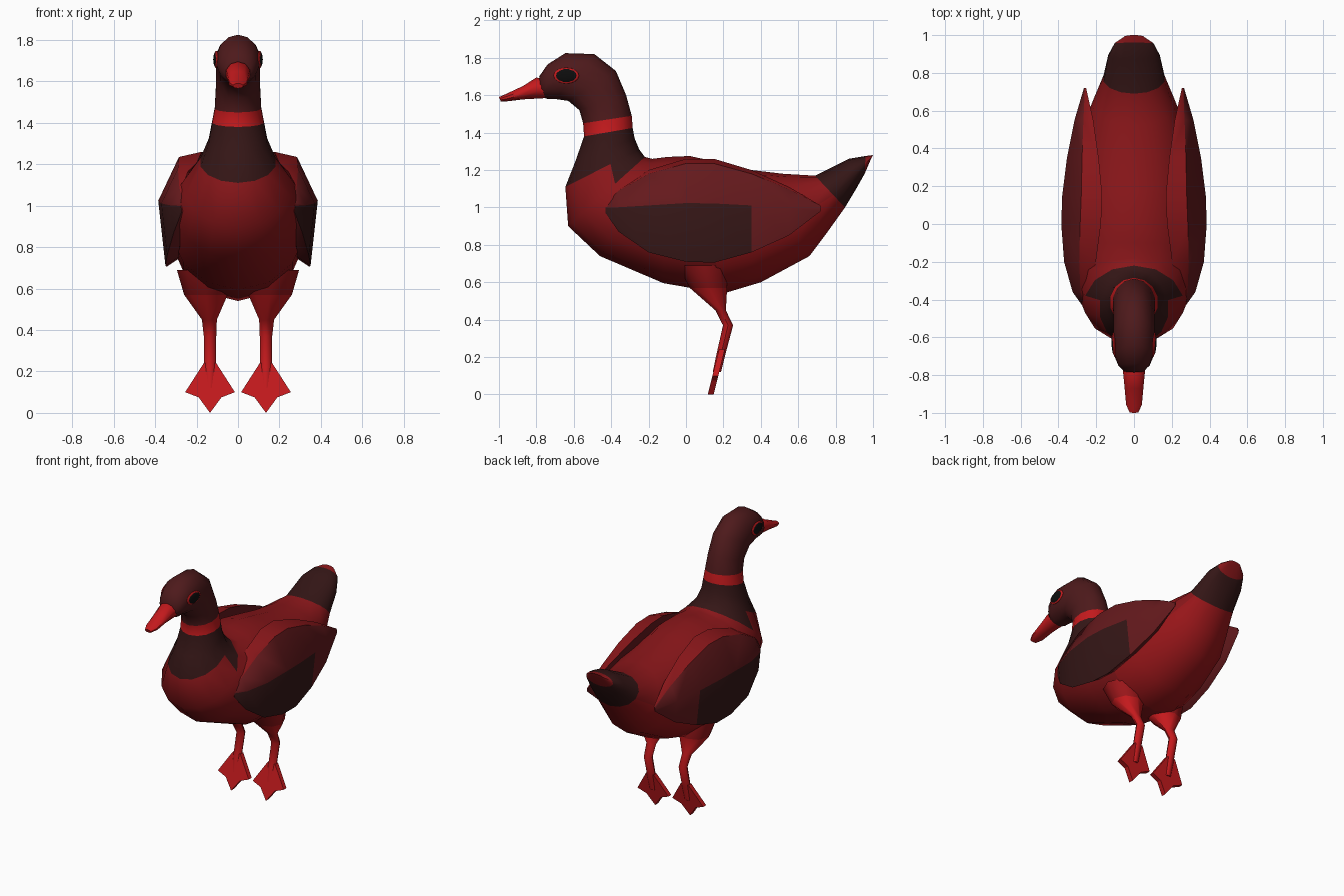
import bpy, bmesh
from math import sin, cos, pi, radians
from mathutils import Vector

if "Cube" in bpy.data.objects:
    bpy.data.objects.remove(bpy.data.objects["Cube"])


def material(name, r, g, b):
    m = bpy.data.materials.new(name)
    m.diffuse_color = (r, g, b, 1)
    m.use_nodes = True
    m.node_tree.nodes["Principled BSDF"].inputs["Base Color"].default_value = m.diffuse_color
    return m


RED = material("bright_red", 0.55, 0.01, 0.012)
BODY = material("body_red", 0.25, 0.008, 0.01)
BELLY = material("belly_red", 0.32, 0.008, 0.01)
HEAD = material("head_maroon", 0.075, 0.010, 0.011)
WING = material("wing_maroon", 0.13, 0.010, 0.012)
DARK = material("dark_feather", 0.035, 0.008, 0.008)
BLACK = material("black", 0.004, 0.004, 0.004)


def finish(obj, angle=40):
    bpy.ops.object.select_all(action='DESELECT')
    obj.select_set(True)
    bpy.context.view_layer.objects.active = obj
    bpy.ops.object.shade_smooth_by_angle(angle=radians(angle))


def loft(name, rings, mats, pick, angle=40):
    """Skin a list of equal-length point rings; pick(segment, side) gives the material index."""
    bm = bmesh.new()
    loops = [[bm.verts.new(p) for p in r] for r in rings]
    n = len(loops[0])
    for i in range(len(loops) - 1):
        for k in range(n):
            a, b = loops[i], loops[i + 1]
            f = bm.faces.new((a[k], a[(k + 1) % n], b[(k + 1) % n], b[k]))
            f.material_index = pick(i, k)
    bm.faces.new(loops[0]).material_index = pick(0, 0)
    bm.faces.new(loops[-1]).material_index = pick(len(loops) - 2, 0)
    bmesh.ops.recalc_face_normals(bm, faces=bm.faces)
    me = bpy.data.meshes.new(name)
    bm.to_mesh(me)
    bm.free()
    for m in mats:
        me.materials.append(m)
    obj = bpy.data.objects.new(name, me)
    bpy.context.collection.objects.link(obj)
    finish(obj, angle)
    return obj


def section(ty, tz, by, bz, w, n=14):
    """Rounded ring between an upper and a lower point of the side outline."""
    top, bot = Vector((0, ty, tz)), Vector((0, by, bz))
    mid, half = (top + bot) / 2, (top - bot) / 2
    pts = []
    for k in range(n):
        a = 2 * pi * k / n
        pts.append(mid + half * cos(a) + Vector((w * sin(a), 0, 0)))
    return pts


# Body, neck and head: one skin from tail tip to face
spine = [
    (1.00, 1.28, 0.985, 1.25, 0.05), (0.96, 1.275, 0.955, 1.18, 0.105),
    (0.87, 1.26, 0.91, 1.10, 0.14), (0.69, 1.17, 0.85, 1.00, 0.165),
    (0.52, 1.18, 0.75, 0.86, 0.22), (0.35, 1.20, 0.66, 0.74, 0.27),
    (0.18, 1.24, 0.40, 0.60, 0.315), (0.02, 1.275, 0.20, 0.54, 0.335),
    (-0.10, 1.27, -0.12, 0.595, 0.335), (-0.18, 1.26, -0.46, 0.74, 0.315),
    (-0.22, 1.27, -0.63, 0.90, 0.265), (-0.25, 1.31, -0.645, 1.11, 0.185),
    (-0.275, 1.37, -0.59, 1.25, 0.145), (-0.285, 1.425, -0.545, 1.38, 0.128),
    (-0.29, 1.49, -0.55, 1.45, 0.115), (-0.32, 1.60, -0.57, 1.52, 0.11),
    (-0.375, 1.73, -0.63, 1.57, 0.11), (-0.49, 1.82, -0.70, 1.58, 0.11),
    (-0.645, 1.825, -0.74, 1.58, 0.105), (-0.74, 1.765, -0.755, 1.585, 0.085),
    (-0.785, 1.70, -0.77, 1.59, 0.055),
]


def body_colour(i, k):
    if i >= 14:
        return 2                        # head
    if i == 13:
        return 4                        # neck ring
    if i in (10, 11, 12):
        return 3 if i > 10 or k in (0, 1, 2, 11, 12, 13) else 0
    if i in (1, 2):
        return 3                        # tail band
    return 1 if 4 <= k <= 9 and 2 < i < 7 else 0


loft("body_and_head", [section(*s) for s in spine],
     [BODY, BELLY, HEAD, DARK, RED], body_colour, 50)

# Beak
beak = [(-0.74, 1.68, -0.74, 1.585, 0.06), (-0.80, 1.695, -0.78, 1.583, 0.06),
        (-0.87, 1.65, -0.87, 1.578, 0.052), (-0.96, 1.608, -0.95, 1.568, 0.044),
        (-1.00, 1.59, -0.99, 1.566, 0.025)]
loft("beak", [section(*s, n=10) for s in beak], [RED], lambda i, k: 0, 45)

# (y, bottom z, top z, outer x) stations of the folded wing
wing = [(-0.43, 0.97, 1.02, 0.275), (-0.36, 0.87, 1.10, 0.325),
        (-0.20, 0.76, 1.20, 0.370), (0.00, 0.71, 1.26, 0.385),
        (0.15, 0.705, 1.26, 0.380), (0.35, 0.76, 1.20, 0.355),
        (0.55, 0.85, 1.11, 0.315), (0.72, 0.98, 1.01, 0.265)]

# (x, y, z, x radius, y radius) rings of the leg
leg = [(0.16, 0.09, 0.69, 0.135, 0.13), (0.155, 0.12, 0.57, 0.105, 0.10),
       (0.138, 0.185, 0.45, 0.036, 0.028), (0.135, 0.225, 0.37, 0.030, 0.027),
       (0.135, 0.188, 0.22, 0.030, 0.024), (0.135, 0.165, 0.12, 0.024, 0.022)]

# Webbed foot outline in front view: x offset, z
web = [(-0.03, 0.24), (-0.12, 0.10), (-0.055, 0.075), (0, 0),
       (0.055, 0.075), (0.12, 0.10), (0.03, 0.24)]

for side, s in (("right", 1), ("left", -1)):
    rings = []
    for y, zb, zt, xo in wing:
        h = (zt - zb) / 0.55
        prof = [(xo - 0.21 * h, zt), (xo - 0.10 * h, zt - 0.025 * h),
                (xo, zb + 0.57 * (zt - zb)), (xo - 0.035 * h, zb),
                (xo - 0.11 * h, zb + 0.05 * h), (xo - 0.16 * h, zb + 0.3 * h)]
        rings.append([(s * x, y, z) for x, z in prof])
    loft("wing_" + side, rings, [WING, DARK, BODY],
         lambda i, k: 2 if k == 0 else (1 if k == 2 and i < 5 else 0), 50)

    loft("leg_" + side,
         [[(s * (x + rx * cos(k * pi / 4)), y + ry * sin(k * pi / 4), z) for k in range(8)]
          for x, y, z, rx, ry in leg],
         [BELLY, RED], lambda i, k: min(i, 1), 50)

    loft("foot_" + side,
         [[(s * (0.135 + x), 0.132 + 0.25 * z + d, z) for x, z in web] for d in (-0.016, 0.016)],
         [RED], lambda i, k: 0, 30)

    # Eye with its coloured rim
    for name, grow, x, mat in (("eye_rim_", 1.0, 0.104, RED), ("eye_", 0.86, 0.107, BLACK)):
        bpy.ops.mesh.primitive_uv_sphere_add(segments=16, ring_count=8,
                                             location=(s * x, -0.64, 1.705))
        eye = bpy.context.object
        eye.name = name + side
        eye.scale = (0.012, 0.068 * grow, 0.043 * grow)
        eye.rotation_euler.z = s * radians(-4)
        eye.data.materials.append(mat)
        finish(eye, 60)

    # Nostril
    bpy.ops.mesh.primitive_uv_sphere_add(segments=8, ring_count=6, radius=0.008,
                                         location=(s * 0.024, -0.83, 1.658))
    nostril = bpy.context.object
    nostril.name = "nostril_" + side
    nostril.data.materials.append(DARK)
